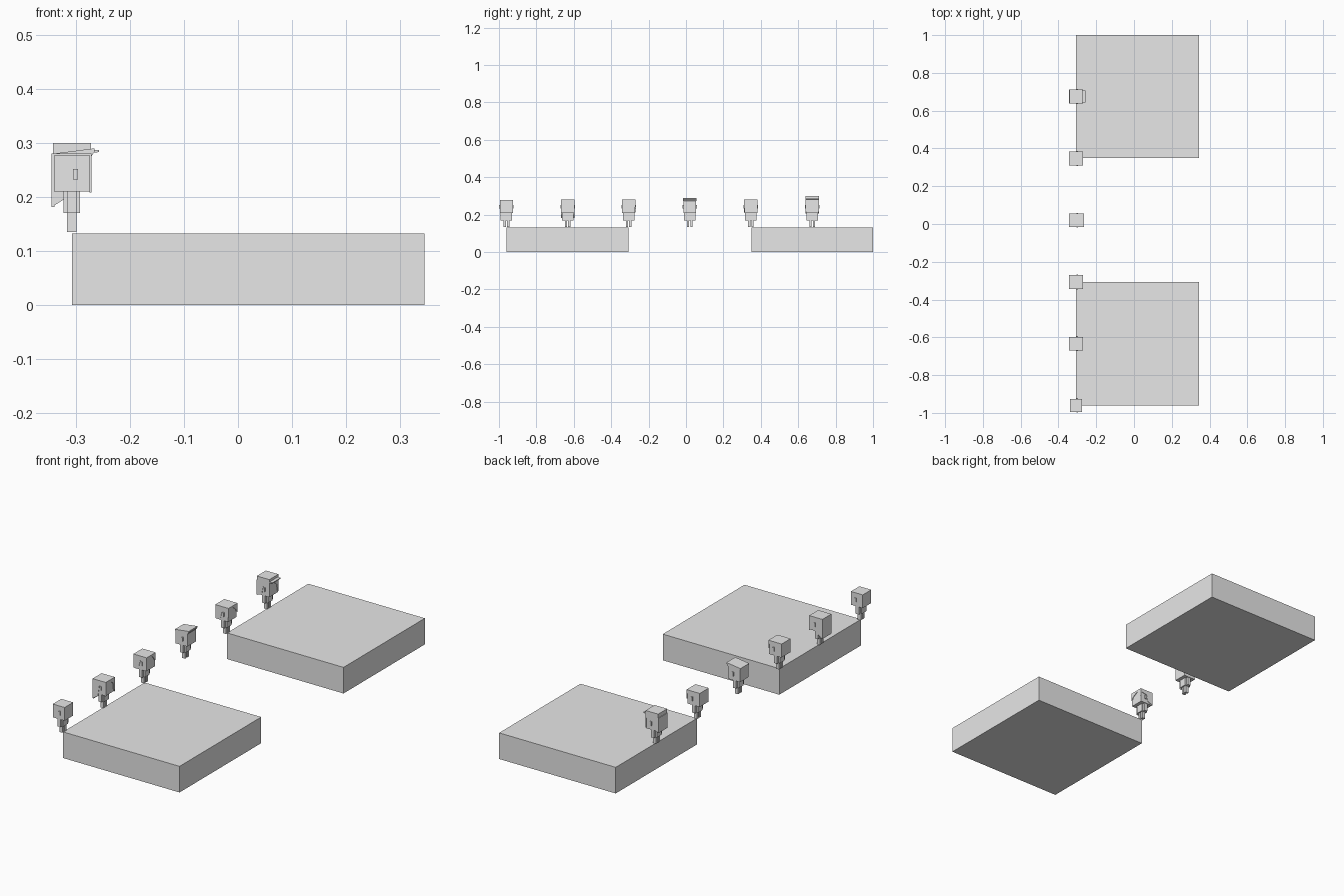
import bpy
import bmesh

cube = bpy.data.objects.get("Cube")
if cube:
    bpy.data.objects.remove(cube, do_unlink=True)

grey = bpy.data.materials.new("plain grey")
grey.use_nodes = True
colour = (0.8, 0.8, 0.8, 1)
grey.diffuse_color = colour
grey.node_tree.nodes["Principled BSDF"].inputs["Base Color"].default_value = colour


def finish(name, bm):
    bmesh.ops.recalc_face_normals(bm, faces=bm.faces)
    mesh = bpy.data.meshes.new(name)
    bm.to_mesh(mesh)
    bm.free()
    mesh.materials.append(grey)
    obj = bpy.data.objects.new(name, mesh)
    bpy.context.collection.objects.link(obj)
    return obj


def box(name, x, y, z):
    """Box from (low, high) ranges."""
    bm = bmesh.new()
    bmesh.ops.create_cube(bm, size=1)
    for v in bm.verts:
        for i, (lo, hi) in enumerate((x, y, z)):
            v.co[i] = lo if v.co[i] < 0 else hi
    return finish(name, bm)


def prism(name, outline, axis, lo, hi):
    """Extrude an outline along x (outline in y, z) or y (outline in x, z)."""
    bm = bmesh.new()
    place = (lambda a, b: (lo, a, b)) if axis == "x" else (lambda a, b: (a, lo, b))
    face = bm.faces.new([bm.verts.new(place(a, b)) for a, b in outline])
    moved = bmesh.ops.extrude_face_region(bm, geom=[face])["geom"]
    step = (hi - lo, 0, 0) if axis == "x" else (0, hi - lo, 0)
    bmesh.ops.translate(bm, vec=step, verts=[g for g in moved if isinstance(g, bmesh.types.BMVert)])
    return finish(name, bm)


def span(centre, half):
    return (centre - half, centre + half)


FACE_X = -0.274
BACK_X = -0.34
TOP = 0.277


def figure(label, y):
    """Blocky figure facing +x."""
    box(label + "_head", (BACK_X, FACE_X), span(y, 0.034), (0.21, TOP))
    box(label + "_torso", (-0.323, -0.292), span(y, 0.019), (0.17, 0.211))
    for side, s in (("left", 1), ("right", -1)):
        box(f"{label}_{side}_ear", (-0.305, -0.296), span(y + s * 0.036, 0.003), (0.232, 0.252))
        box(f"{label}_{side}_arm", (-0.316, -0.299), span(y + s * 0.025, 0.006), (0.17, 0.21))
        box(f"{label}_{side}_leg", (-0.316, -0.299), span(y + s * 0.009, 0.006), (0.135, 0.171))


def hair(label, y, low, side_low):
    """Crown, back and slanted side panels of a haircut."""
    box(label + "_hair_crown", (-0.345, -0.271), span(y, 0.036), (0.273, 0.28))
    box(label + "_hair_back", (-0.345, -0.339), span(y, 0.036), (low, 0.275))
    for side, s in (("left", 1), ("right", -1)):
        a, b = sorted((y + s * 0.033, y + s * 0.036))
        prism(f"{label}_{side}_hair_side",
              [(-0.345, 0.279), (-0.272, 0.279), (-0.272, 0.262), (-0.307, 0.257),
               (-0.315, side_low), (-0.345, low)], "y", a, b)


def fringe(label, y, parting, drop):
    """Two locks falling from a parting to the temples."""
    for side, s in (("left", 1), ("right", -1)):
        prism(f"{label}_{side}_fringe",
              [(y + parting, 0.279), (y + s * 0.036, 0.279), (y + s * 0.036, drop),
               (y + s * 0.029, drop + 0.004), (y + s * 0.023, 0.255), (y + parting, 0.272)],
              "x", -0.275, -0.271)


# Platforms
for name, y in (("front_platform", (-0.96, -0.307)), ("back_platform", (0.35, 1.0))):
    box(name, (-0.307, 0.345), y, (0, 0.132))

# Row of figures
places = {"first": -0.96, "second": -0.633, "third": -0.307,
          "fourth": 0.02, "fifth": 0.347, "sixth": 0.675}
for label, y in places.items():
    figure(label, y)

# Haircuts
hair("second", places["second"], 0.181, 0.2)
fringe("second", places["second"], 0, 0.208)
hair("third", places["third"], 0.212, 0.222)
fringe("third", places["third"], 0.008, 0.24)
hair("fifth", places["fifth"], 0.212, 0.222)
fringe("fifth", places["fifth"], -0.002, 0.235)
hair("sixth", places["sixth"], 0.205, 0.215)
fringe("sixth", places["sixth"], 0, 0.215)

# Flat cap with a rising peak
y = places["fourth"]
prism("fourth_cap", [(-0.343, 0.274), (-0.272, 0.274), (-0.265, 0.284),
                     (-0.265, 0.29), (-0.343, 0.28)], "y", *span(y, 0.035))

# Tall cap with a brim
y = places["sixth"]
box("sixth_cap", (-0.342, -0.272), span(y, 0.036), (0.279, 0.3))
prism("sixth_cap_brim", [(-0.28, 0.281), (-0.257, 0.283), (-0.257, 0.287), (-0.28, 0.288)],
      "y", *span(y, 0.033))
